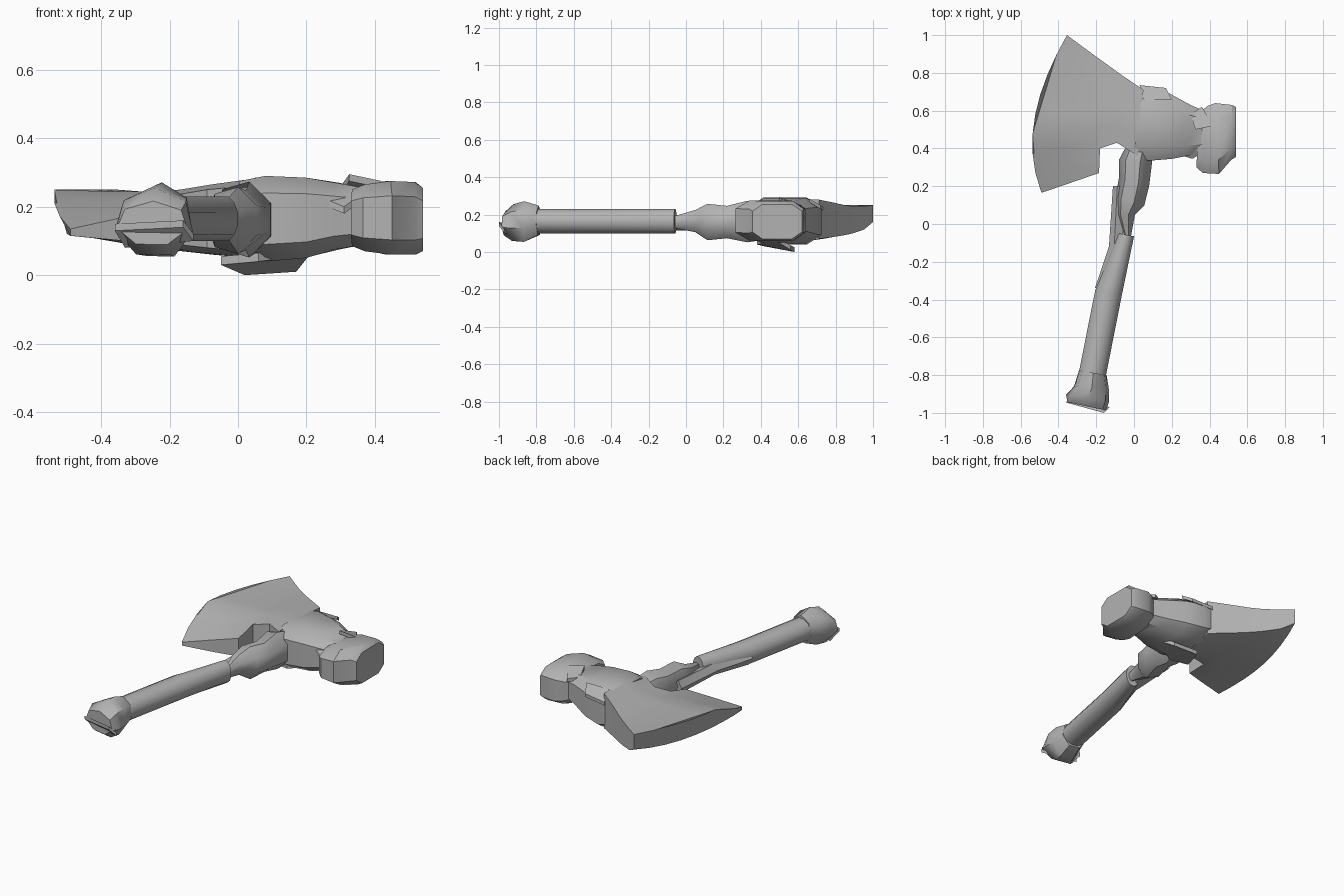
import bpy, bmesh, math
from mathutils import Vector

steel = bpy.data.materials.new("worn grey")
steel.diffuse_color = (0.45, 0.45, 0.45, 1)


def loft(name, rings, smooth=35):
    """Skin a row of matching rings and cap both ends."""
    bm = bmesh.new()
    rows = [[bm.verts.new(p) for p in r] for r in rings]
    n = len(rows[0])
    for a, b in zip(rows, rows[1:]):
        for i in range(n):
            bm.faces.new((a[i], a[(i + 1) % n], b[(i + 1) % n], b[i]))
    bm.faces.new(rows[0])
    bm.faces.new(rows[-1])
    bmesh.ops.recalc_face_normals(bm, faces=bm.faces)
    me = bpy.data.meshes.new(name)
    bm.to_mesh(me)
    bm.free()
    me.materials.append(steel)
    ob = bpy.data.objects.new(name, me)
    bpy.context.collection.objects.link(ob)
    bpy.context.view_layer.objects.active = ob
    ob.select_set(True)
    bpy.ops.object.shade_smooth_by_angle(angle=math.radians(smooth))
    ob.select_set(False)
    return ob


def tube(name, stations, n=8, lean=0.0):
    """Stations: left point, right point, low z, high z."""
    rings = []
    for (ax, ay), (bx, by), z0, z1 in stations:
        c = Vector(((ax + bx) / 2, (ay + by) / 2, (z0 + z1) / 2))
        u = Vector(((bx - ax) / 2, (by - ay) / 2, 0))
        k = 1 / math.cos(math.pi / n)
        rings.append([c + k * u * math.cos(t) + Vector((0, 0, k * (z1 - z0) / 2 * math.sin(t)))
                      for t in (lean + math.tau * (i + 0.5) / n for i in range(n))])
    return loft(name, rings, 50)


def block(name, stations, c=0.3):
    """Chamfered box sections: low point, high point, low z, high z."""
    rings = []
    for (ax, ay), (bx, by), z0, z1 in stations:
        a, b, d = Vector((ax, ay, 0)), Vector((bx, by, 0)), z1 - z0
        prof = [(0, c), (0, 1 - c), (c, 1), (1 - c, 1), (1, 1 - c), (1, c), (1 - c, 0), (c, 0)]
        rings.append([a.lerp(b, s) + Vector((0, 0, z0 + t * d)) for s, t in prof])
    return loft(name, rings)


def shard(name, pts, depth=0.02):
    """Thin chipped plate hanging below its outline."""
    return loft(name, [[Vector(p) for p in pts], [Vector(p) - Vector((0, 0, depth)) for p in pts]], 10)


# Blade: flared sections from the head out to the curved cutting edge,
# the beard (low y) dropping away from a ridge
def blade_ring(lo, hi, bulge, top_lo, top_hi, bottom, end_lo, end_hi, inset=0.0):
    lo, hi = Vector((*lo, 0)), Vector((*hi, 0))
    up, down = [], []
    for i in range(9):
        t = i / 8
        w = 4 * t * (1 - t)
        p = lo.lerp(hi, t) - Vector((bulge * w * (1.15 - 0.3 * t), 0, 0))
        q = p + Vector((inset * w, 0, 0))
        up.append((p.x, p.y, top_lo + (top_hi - top_lo) * min(1, t * 2.66)))
        end = end_lo + (end_hi - end_lo) * t
        down.append((q.x, q.y, end + (bottom - end) * w))
    return up + down[::-1]


loft("blade", [
    blade_ring((0.02, 0.36), (0.05, 0.71), 0.0, 0.26, 0.28, 0.05, 0.07, 0.07),
    blade_ring((-0.09, 0.43), (-0.06, 0.785), 0.0, 0.25, 0.265, 0.06, 0.08, 0.08),
    blade_ring((-0.18, 0.40), (-0.15, 0.85), 0.0, 0.235, 0.25, 0.07, 0.09, 0.09),
    blade_ring((-0.185, 0.27), (-0.21, 0.893), 0.03, 0.20, 0.245, 0.075, 0.09, 0.10),
    blade_ring((-0.33, 0.22), (-0.29, 0.952), 0.065, 0.17, 0.245, 0.10, 0.10, 0.12),
    blade_ring((-0.49, 0.165), (-0.355, 1.0), 0.10, 0.135, 0.25, 0.12, 0.115, 0.16, 0.05),
], 45)

# Head: socket block between blade and poll
block("head_socket", [
    ((0.0, 0.35), (0.025, 0.72), 0.06, 0.275),
    ((0.08, 0.335), (0.08, 0.725), 0.04, 0.29),
    ((0.20, 0.345), (0.19, 0.69), 0.05, 0.285),
    ((0.28, 0.36), (0.30, 0.63), 0.075, 0.27),
    ((0.37, 0.38), (0.37, 0.60), 0.09, 0.255),
], 0.2)

# Poll: stubby hammer end
block("hammer_poll", [
    ((0.33, 0.30), (0.345, 0.59), 0.085, 0.25),
    ((0.365, 0.27), (0.39, 0.625), 0.07, 0.265),
    ((0.45, 0.265), (0.43, 0.64), 0.06, 0.275),
    ((0.515, 0.34), (0.52, 0.63), 0.06, 0.272),
    ((0.54, 0.355), (0.54, 0.62), 0.07, 0.255),
], 0.2)

# Handle: neck, bare core, grip and pommel
tube("handle_neck", [
    ((-0.05, -0.06), (-0.015, -0.06), 0.13, 0.19),
    ((-0.085, 0.05), (0.005, 0.05), 0.11, 0.22),
    ((-0.09, 0.14), (0.055, 0.10), 0.07, 0.25),
    ((-0.07, 0.25), (0.08, 0.20), 0.08, 0.24),
    ((-0.07, 0.34), (0.095, 0.32), 0.06, 0.265),
    ((-0.04, 0.40), (0.10, 0.40), 0.07, 0.25),
], 7)
tube("grip", [
    ((-0.29, -0.775), (-0.15, -0.81), 0.10, 0.23),
    ((-0.205, -0.35), (-0.065, -0.38), 0.10, 0.23),
    ((-0.08, -0.05), (0.0, -0.065), 0.10, 0.23),
], 12)
tube("core_strip", [
    ((-0.20, -0.34), (-0.14, -0.34), 0.12, 0.19),
    ((-0.125, -0.12), (-0.06, -0.12), 0.12, 0.18),
    ((-0.105, 0.20), (-0.05, 0.20), 0.12, 0.19),
], 5)
tube("pommel", [
    ((-0.285, -0.775), (-0.15, -0.80), 0.09, 0.24),
    ((-0.31, -0.86), (-0.14, -0.87), 0.055, 0.26),
    ((-0.35, -0.905), (-0.14, -0.94), 0.06, 0.245),
    ((-0.345, -0.945), (-0.155, -0.985), 0.09, 0.21),
], 7, 0.2)

# Chipped plates around the head and pommel
shard("underside_chip", [(-0.05, 0.42, 0.055), (0.02, 0.58, 0.025), (0.17, 0.56, 0.035),
                         (0.21, 0.48, 0.085), (0.06, 0.38, 0.065)], 0.025)
shard("top_chip", [(0.03, 0.735, 0.24), (0.17, 0.72, 0.25), (0.20, 0.66, 0.285), (0.05, 0.66, 0.285)])
shard("poll_chip", [(0.30, 0.58, 0.26), (0.325, 0.50, 0.295), (0.42, 0.52, 0.275), (0.36, 0.62, 0.25)])
shard("head_chip", [(0.26, 0.36, 0.22), (0.31, 0.345, 0.20), (0.38, 0.39, 0.25), (0.28, 0.46, 0.265)])
shard("pommel_chip", [(-0.36, -0.945, 0.15), (-0.16, -1.0, 0.16), (-0.13, -0.97, 0.12), (-0.33, -0.90, 0.10)])
